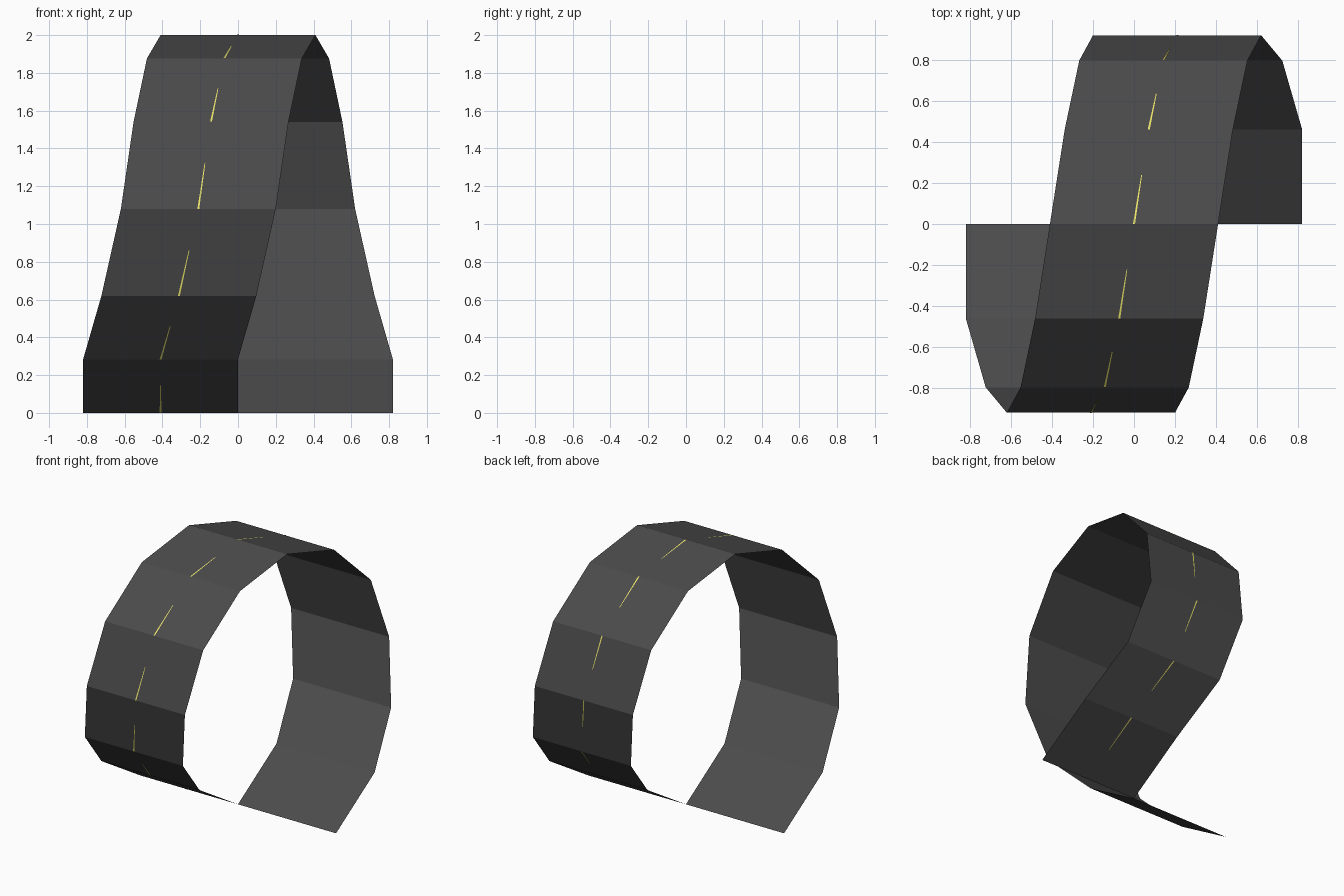
import bpy
from math import sin, cos, pi
from mathutils import Vector

if "Cube" in bpy.data.objects:
    bpy.data.objects.remove(bpy.data.objects["Cube"])

R, CZ, HALF = 0.92, 1.08, 0.41


def material(name, color):
    m = bpy.data.materials.new(name)
    m.diffuse_color = color
    m.use_nodes = True
    m.node_tree.nodes["Principled BSDF"].inputs["Base Color"].default_value = m.diffuse_color
    return m


def mesh_object(name, verts, faces, mat):
    me = bpy.data.meshes.new(name)
    me.from_pydata(verts, [], faces)
    me.materials.append(mat)
    ob = bpy.data.objects.new(name, me)
    bpy.context.collection.objects.link(ob)
    return ob


# Centre line: twelve-sided loop drifting sideways, with both ends pulled to the ground
drift = [-0.41, -0.41, -0.313, -0.21, -0.143, -0.072]
drift = drift + [0] + [-x for x in reversed(drift)]
path = []
for i, x in enumerate(drift):
    a = 2 * pi * i / 12
    z = 0 if i in (0, 12) else CZ - R * cos(a)
    path.append(Vector((x, -R * sin(a), z)))

# Road ribbon: a single surface facing outward
side = Vector((1, 0, 0))
verts = [p + side * s for p in path for s in (-HALF, HALF)]
faces = [(2 * i, 2 * i + 1, 2 * i + 3, 2 * i + 2) for i in range(12)]
mesh_object("road_loop", verts, faces, material("asphalt", (0.07, 0.07, 0.07, 1)))

# Lane dashes: thin tapered strips on the first half of every road panel
dv, df = [], []
for a, b in zip(path, path[1:]):
    lift = side.cross(b - a).normalized() * 0.002
    end = a.lerp(b, 0.52)
    n = len(dv)
    dv += [a + lift - side * 0.005, a + lift + side * 0.005,
           end + lift + side * 0.002, end + lift - side * 0.002]
    df.append((n, n + 1, n + 2, n + 3))
mesh_object("lane_dashes", dv, df, material("yellow_paint", (0.85, 0.8, 0.15, 1)))
